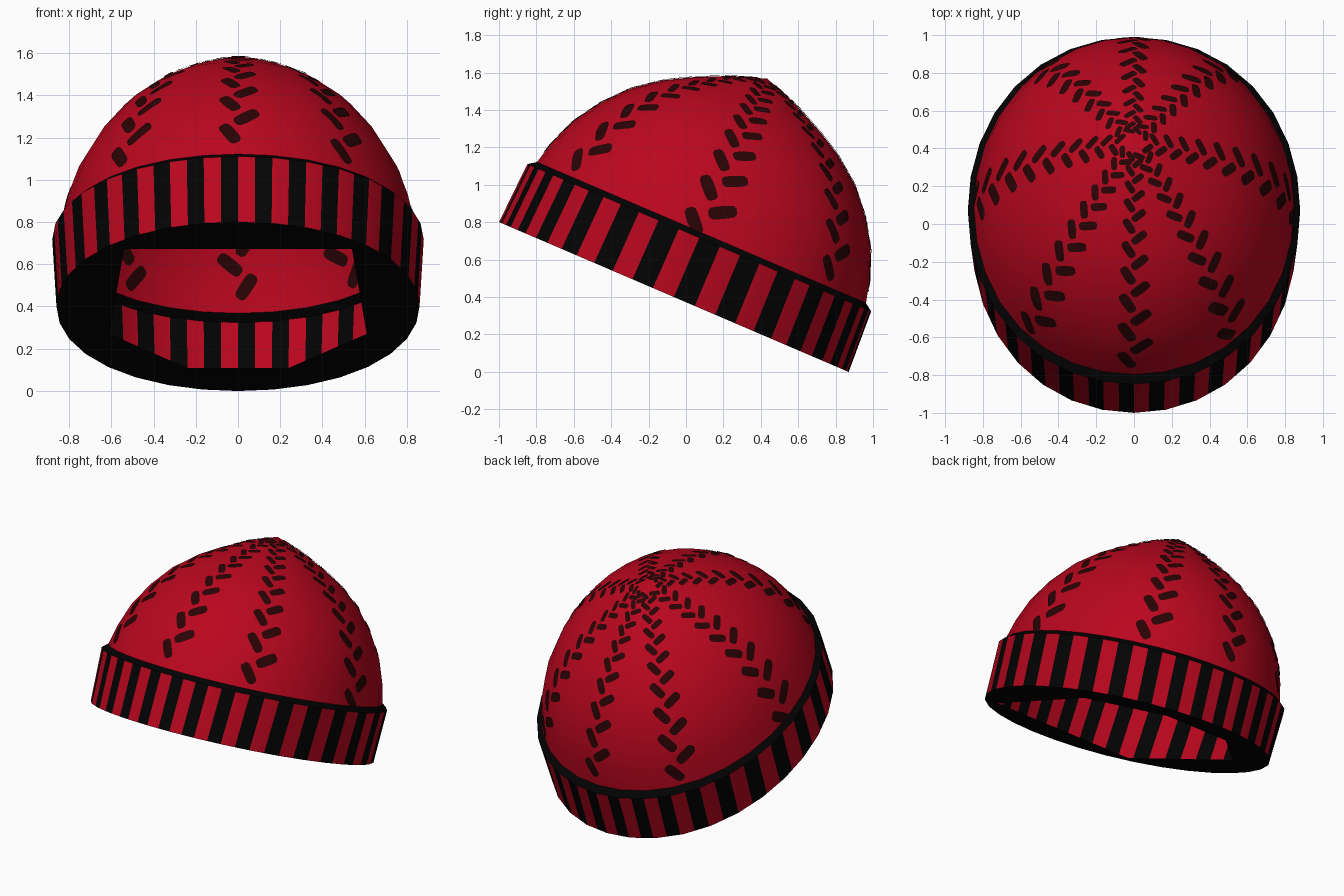
import bpy, bmesh, math
from mathutils import Vector, Matrix
from mathutils.bvhtree import BVHTree

if "Cube" in bpy.data.objects:
    bpy.data.objects.remove(bpy.data.objects["Cube"])

SIDES = 32
STRIPES = 30
SKEW = 0.065          # stripes are narrower at front and back than at the sides
RATIO = 0.885
TILT = Matrix.Translation((0, -0.065, 0.40)) @ Matrix.Rotation(math.radians(-23.2), 4, 'X')


def material(name, rgb):
    m = bpy.data.materials.new(name)
    m.diffuse_color = (*rgb, 1)
    m.use_nodes = True
    m.node_tree.nodes["Principled BSDF"].inputs["Base Color"].default_value = m.diffuse_color
    return m


RED = material("red knit", (0.49, 0.002, 0.013))
BLACK = material("black knit", (0.0008, 0.0008, 0.0008))
THREAD = material("dark brown thread", (0.022, 0.0008, 0.0012))


def finish(bm, name, mats, smooth=False):
    mesh = bpy.data.meshes.new(name)
    bm.to_mesh(mesh)
    ob = bpy.data.objects.new(name, mesh)
    bpy.context.collection.objects.link(ob)
    for m in mats:
        mesh.materials.append(m)
    ob.matrix_world = TILT
    if smooth:
        for o in bpy.context.selected_objects:
            o.select_set(False)
        ob.select_set(True)
        bpy.context.view_layer.objects.active = ob
        bpy.ops.object.shade_smooth_by_angle(angle=math.radians(30))
    return ob


def on_ring(theta, rx, ry, h):
    """Point on a many-sided, slightly squared ellipse; theta runs from the front towards +x."""
    step = math.tau / SIDES
    k = math.floor(theta / step + 1e-5)
    f = theta / step - k
    pts = []
    for t in (k * step, (k + 1) * step):
        s = 1 + 0.012 * math.sin(2 * t) ** 2
        pts.append(Vector((rx * s * math.sin(t), -ry * s * math.cos(t), h)))
    return pts[0].lerp(pts[1], f)


def lathe(bm, profile, angles, colour=lambda t: 0):
    rings = [[bm.verts.new(on_ring(t, *p)) for t in angles] for p in profile]
    n = len(angles)
    for lo, hi in zip(rings, rings[1:]):
        for i in range(n):
            j = (i + 1) % n
            end = angles[j] if j else math.tau
            f = bm.faces.new((lo[i], lo[j], hi[j], hi[i]))
            f.material_index = colour((angles[i] + end) / 2)
    return rings


corners = [math.tau * i / SIDES for i in range(SIDES)]

# Striped turned-up band, cut at every stripe edge
edges = []
for i in range(STRIPES * 2):
    u = t = math.tau * i / (STRIPES * 2)
    for _ in range(25):
        t = u - SKEW * math.sin(2 * t)
    edges.append(t)
angles = []
for t in sorted(edges + corners):
    if -1e-6 < t < math.tau - 1e-4 and (not angles or t - angles[-1] > 1e-4):
        angles.append(t)


def stripe(t):
    phase = STRIPES * (t + SKEW * math.sin(2 * t)) / math.tau
    return 0 if phase % 1 < 0.5 else 1


BOTTOM, TOP = (0.86, 1.017, 0), (0.88, 1.0, 0.345)
bm = bmesh.new()
lathe(bm, [BOTTOM, TOP], angles, stripe)
finish(bm, "striped_band", [RED, BLACK], True)

# Black sloping ledge between band and crown
bm = bmesh.new()
lathe(bm, [TOP, (0.957 * RATIO, 0.957, 0.375)], corners)
finish(bm, "band_ledge", [BLACK], True)

# Black underside with a six-sided head opening
bm = bmesh.new()
hole = [(0.24, 0.74), (0.61, 0.33), (0.54, -0.69), (-0.54, -0.69), (-0.61, 0.33), (-0.24, 0.74)]
for loop in ([on_ring(t, *BOTTOM) for t in corners], [Vector((x, y, 0)) for x, y in hole]):
    vs = [bm.verts.new(p) for p in loop]
    for i, v in enumerate(vs):
        bm.edges.new((v, vs[i - 1]))
bmesh.ops.triangle_fill(bm, use_beauty=True, edges=bm.edges[:], normal=(0, 0, -1))
finish(bm, "underside", [BLACK])

# Red crown
profile = [(0.957, 0.375), (0.925, 0.50), (0.866, 0.65), (0.77, 0.80), (0.65, 0.935),
           (0.505, 1.045), (0.37, 1.12), (0.20, 1.20)]
bm = bmesh.new()
rings = lathe(bm, [(r * RATIO, r, h) for r, h in profile], corners)
apex = bm.verts.new((0, 0, 1.27))
for i in range(SIDES):
    bm.faces.new((rings[-1][i], rings[-1][(i + 1) % SIDES], apex))
bm.normal_update()
tree = BVHTree.FromBMesh(bm)
finish(bm, "crown", [RED], True)


def seam_point(theta, d):
    """Point on the crown at distance d from the apex, along a seam."""
    pts = [Vector((0, 0, 1.27))] + [on_ring(theta, r * RATIO, r, h) for r, h in reversed(profile)]
    for a, b in zip(pts, pts[1:]):
        size = (b - a).length
        if d <= size:
            return a.lerp(b, d / size)
        d -= size
    return pts[-1]


def add_stitch(bm, centre, along, across, length, width):
    """Rounded thin patch hugging the crown, on the outside and the inside."""
    for offset in (0.005, -0.004):
        rows = []
        for s, w in ((-1, 0.5), (-0.8, 0.9), (-0.4, 1), (0, 1), (0.4, 1), (0.8, 0.9), (1, 0.5)):
            row = []
            for c in (-1, 0, 1):
                p = centre + along * (s * length / 2) + across * (c * w * width / 2)
                hit, normal, _, _ = tree.find_nearest(p)
                row.append(bm.verts.new(hit + normal * offset))
            rows.append(row)
        for a, b in zip(rows, rows[1:]):
            for i in (0, 1):
                quad = (a[i], a[i + 1], b[i + 1], b[i])
                f = bm.faces.new(quad)
                f.normal_update()
                # outer patch looks outwards, inner patch looks inwards
                if (f.normal.dot(a[i].co - Vector((0, 0, 0.3))) > 0) != (offset > 0):
                    f.normal_flip()


# Eight herringbone seams running from the band to the apex, broader at the sides
bm = bmesh.new()
for deg in (0, 39, 90, 141, 180, 219, 270, 321):
    theta = math.radians(deg)
    broad = math.sin(theta) ** 2
    d, side = 1.26, -1
    while d > 0.05:
        p = seam_point(theta, d)
        up = (seam_point(theta, d - 0.03) - seam_point(theta, d + 0.03)).normalized()
        normal = tree.find_nearest(p)[1]
        right = up.cross(normal).normalized()
        k = min(1, 0.42 + 0.52 * d)
        slant = math.radians((33 if side < 0 else 52) + 8 * broad)
        along = up * math.cos(slant) + right * side * math.sin(slant)
        across = along.cross(normal).normalized()
        add_stitch(bm, p + right * side * (0.040 + 0.022 * broad) * k, along, across,
                   (0.135 + 0.02 * broad) * k, (0.062 + 0.008 * broad) * k)
        d -= 0.03 + 0.060 * d
        side = -side
finish(bm, "seam_stitches", [THREAD])
